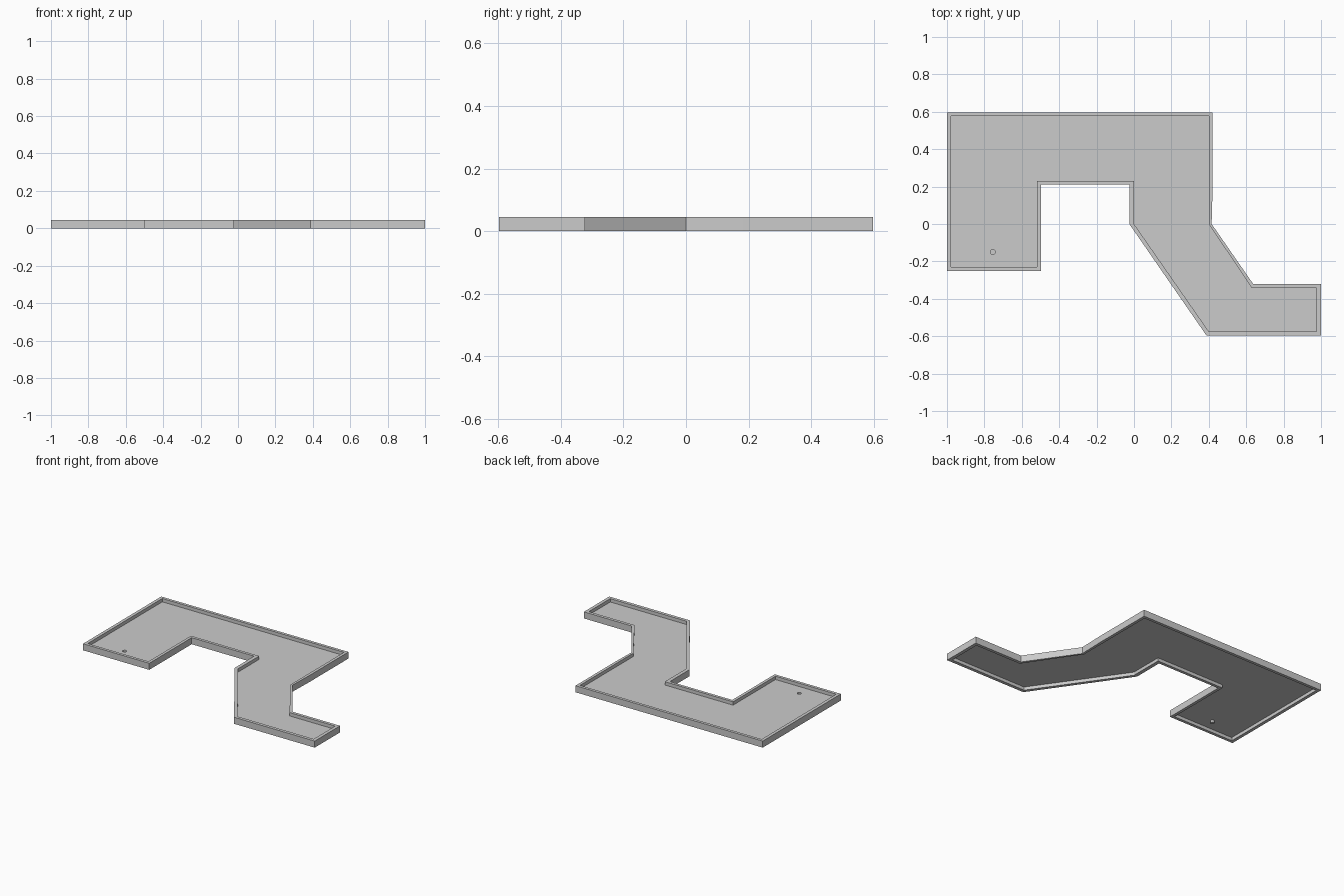
import bpy, bmesh, math

if "Cube" in bpy.data.objects:
    bpy.data.objects.remove(bpy.data.objects["Cube"])

WALL_TOP, FLOOR_Z = 0.045, 0.022
HOLE = (-0.755, -0.15)

# matching outer and inner wall outlines
outer = [(-1, .597), (.42, .597), (.42, .18), (.415, 0), (.638, -.322), (1, -.322),
         (1, -.597), (.388, -.597), (-.025, 0), (-.025, .21), (-.498, .21),
         (-.498, -.25), (-1, -.25)]
inner = [(-.978, .577), (.4, .577), (.4, .18), (.4, 0), (.63, -.343), (.977, -.343),
         (.977, -.575), (.4, -.575), (0, 0), (0, .23), (-.518, .23),
         (-.518, -.23), (-.978, -.23)]


def add_object(name, bm):
    bmesh.ops.recalc_face_normals(bm, faces=bm.faces)
    me = bpy.data.meshes.new(name)
    bm.to_mesh(me)
    bm.free()
    ob = bpy.data.objects.new(name, me)
    bpy.context.collection.objects.link(ob)
    return ob


def ring(bm, pts, z):
    return [bm.verts.new((x, y, z)) for x, y in pts]


def bridge(bm, a, b):
    for i in range(len(a)):
        j = (i + 1) % len(a)
        bm.faces.new((a[i], a[j], b[j], b[i]))


def circle(r, n=16):
    return [(HOLE[0] + r * math.cos(2 * math.pi * i / n),
             HOLE[1] + r * math.sin(2 * math.pi * i / n)) for i in range(n)]


# border wall: closed rectangular section swept round the course
bm = bmesh.new()
rings = [ring(bm, outer, 0), ring(bm, outer, WALL_TOP),
         ring(bm, inner, WALL_TOP), ring(bm, inner, 0)]
for k in range(4):
    bridge(bm, rings[k], rings[(k + 1) % 4])
add_object("border_wall", bm)

# floor sheet with a round opening for the cup
bm = bmesh.new()
edges = []
for pts in (inner, circle(.013)):
    vs = ring(bm, pts, FLOOR_Z)
    edges += [bm.edges.new((vs[i], vs[(i + 1) % len(vs)])) for i in range(len(vs))]
bmesh.ops.triangle_fill(bm, use_beauty=True, use_dissolve=False, edges=edges,
                        normal=(0, 0, 1))
for f in bm.faces:
    f.normal_update()
add_object("floor", bm)

# small cup hanging below the hole
bm = bmesh.new()
top, bottom = ring(bm, circle(.013), FLOOR_Z), ring(bm, circle(.013), .006)
bridge(bm, top, bottom)
bm.faces.new(bottom)
add_object("hole_cup", bm)
